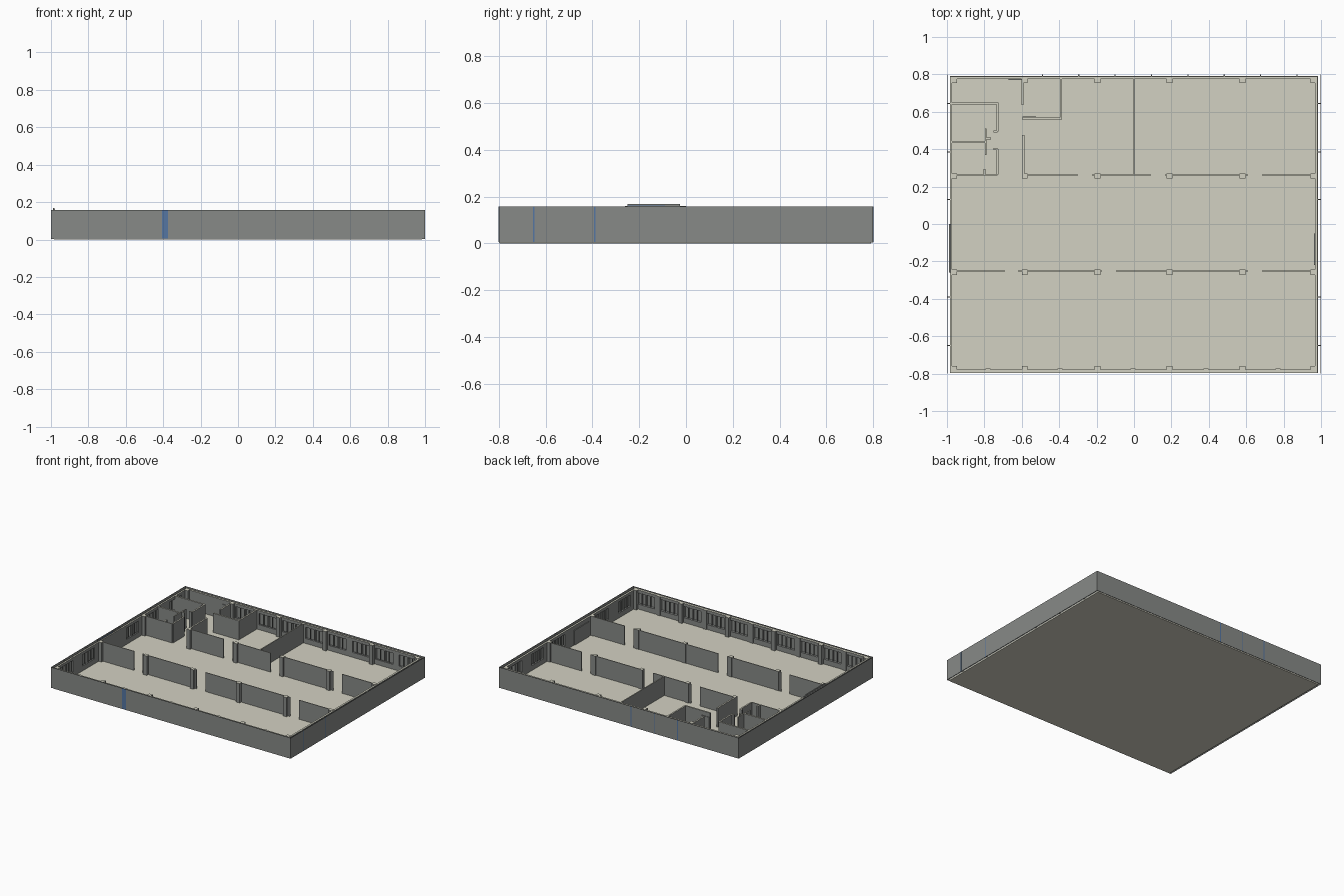
import bpy, bmesh

if "Cube" in bpy.data.objects:
    bpy.data.objects.remove(bpy.data.objects["Cube"])


def material(name, r, g, b):
    m = bpy.data.materials.new(name)
    m.diffuse_color = (r, g, b, 1)
    m.use_nodes = True
    m.node_tree.nodes["Principled BSDF"].inputs["Base Color"].default_value = m.diffuse_color
    return m


FLOOR = material("warm_floor", 0.65, 0.64, 0.54)
WALL = material("grey_wall", 0.245, 0.255, 0.245)
BLUE = material("blue_seam", 0.09, 0.18, 0.36)

Z0 = 0.008      # floor top
H = 0.152       # wall top
SKIN_H = 0.158  # outer cladding top


def part(name, boxes, mats, light_top=False):
    """One object from boxes given as (x0, x1, y0, y1, z0, z1)."""
    bm = bmesh.new()
    for x0, x1, y0, y1, z0, z1 in boxes:
        vs = bmesh.ops.create_cube(bm, size=1)["verts"]
        for v in vs:
            v.co.x = x0 if v.co.x < 0 else x1
            v.co.y = y0 if v.co.y < 0 else y1
            v.co.z = z0 if v.co.z < 0 else z1
    bmesh.ops.recalc_face_normals(bm, faces=bm.faces[:])
    if light_top:  # wall tops are pale like the floor
        for f in bm.faces:
            if f.normal.z > 0.9 and f.calc_center_median().z > H - 0.01:
                f.material_index = 1
    me = bpy.data.meshes.new(name)
    bm.to_mesh(me)
    bm.free()
    for m in mats:
        me.materials.append(m)
    ob = bpy.data.objects.new(name, me)
    bpy.context.collection.objects.link(ob)
    return ob


def along_x(a, b, y, t=0.006, z0=Z0, z1=H):
    return (a, b, y - t / 2, y + t / 2, z0, z1)


def along_y(a, b, x, t=0.006, z0=Z0, z1=H):
    return (x - t / 2, x + t / 2, a, b, z0, z1)


def window_wall(make, a, b, pos, t, centres, half=0.072, sill=0.045, head=0.13):
    """Wall with a row of window openings, each split by a mullion."""
    boxes = [make(a, b, pos, t, Z0, sill), make(a, b, pos, t, head, H)]
    edge = a
    for c in sorted(centres):
        boxes.append(make(edge, c - half, pos, t, sill, head))
        for k in (-0.5, 0, 0.5):
            w = 0.003 if k == 0 else 0.0015
            boxes.append(make(c + k * half - w, c + k * half + w, pos, t * 0.6, sill, head))
        edge = c + half
    boxes.append(make(edge, b, pos, t, sill, head))
    return boxes


# floor slab
part("floor_slab", [(-0.985, 0.985, -0.797, 0.79, 0, Z0)], [FLOOR])

# thin outer cladding
part("outer_cladding", [
    (-1, 1, -0.8, -0.798, 0.003, SKIN_H), (-1, 1, 0.798, 0.8, 0.003, SKIN_H),
    (-1, -0.998, -0.798, 0.798, 0.003, SKIN_H), (0.998, 1, -0.798, 0.798, 0.003, SKIN_H),
], [WALL])

# perimeter walls with windows
back_c = [-0.49 + 0.1945 * i for i in range(8)]
front_c = [-0.87 + 0.1945 * i for i in range(10)]
side_c = [-0.65, -0.39, 0.13, 0.385, 0.645]
part("back_wall", window_wall(along_x, -0.984, 0.982, 0.782, 0.014, back_c), [WALL, FLOOR], True)
part("front_wall", window_wall(along_x, -0.984, 0.982, -0.787, 0.018, front_c), [WALL, FLOOR], True)
part("left_wall", window_wall(along_y, -0.778, 0.775, -0.978, 0.012, side_c), [WALL, FLOOR], True)
part("right_wall", window_wall(along_y, -0.778, 0.775, 0.975, 0.014, side_c), [WALL, FLOOR], True)

# fins joining the walls to the cladding
fins = [along_y(0.789, 0.798, x) for x in back_c]
for y in side_c:
    fins += [along_x(-0.998, -0.984, y), along_x(0.982, 0.998, y)]
part("wall_fins", fins, [WALL])

# columns on a regular grid
cols_x = [-0.585, -0.195, 0.19, 0.58]
cols = []
for x in [-0.962] + cols_x + [0.958]:
    for y in (0.768, 0.257, -0.258, -0.772):
        cols.append((x - 0.015, x + 0.015, y - 0.014, y + 0.014, Z0, H + 0.002))
part("columns", cols, [WALL, FLOOR], True)

# half piers at the middle of the front bays
part("front_piers", [(x - 0.014, x + 0.014, -0.78, -0.772, Z0, H)
                     for x in (-0.78, -0.395, -0.005, 0.385, 0.77)], [WALL, FLOOR], True)

# corridor walls with door gaps
part("rear_corridor_wall", [along_x(a, b, 0.261) for a, b in
     ((-0.975, -0.73), (-0.585, -0.30), (-0.225, 0.09), (0.165, 0.61), (0.685, 0.965))],
     [WALL, FLOOR], True)
part("front_corridor_wall", [along_x(a, b, -0.251) for a, b in
     ((-0.975, -0.69), (-0.62, -0.17), (-0.095, 0.61), (0.685, 0.965))],
     [WALL, FLOOR], True)

# partitions of the rear rooms
T = 0.011
part("rear_partitions", [
    along_y(0.264, 0.775, 0.0, 0.007),
    along_y(0.635, 0.775, -0.595, T), along_y(0.264, 0.475, -0.592, T),
    along_y(0.560, 0.775, -0.39, T), along_x(-0.60, -0.385, 0.565, T),
], [WALL, FLOOR], True)

# small washroom block in the back left corner
part("washroom_partitions", [
    along_x(-0.972, -0.725, 0.645, T), along_y(0.495, 0.64, -0.73, T),
    along_y(0.264, 0.40, -0.73, T), along_x(-0.972, -0.79, 0.438, T),
    along_y(0.37, 0.51, -0.792, 0.007), along_y(0.264, 0.295, -0.80, T),
    along_x(-0.792, -0.765, 0.458, T), along_x(-0.752, -0.73, 0.495, T),
    along_x(-0.752, -0.73, 0.40, T),
], [WALL, FLOOR], True)

# door leaves
part("door_leaves", [
    along_y(-0.22, -0.05, 0.966, 0.006, Z0, 0.12),
    along_x(-0.595, -0.525, 0.574, 0.004, Z0, 0.12),
    along_x(-0.67, -0.60, 0.772, 0.006, Z0, 0.12),
], [WALL])

# raised shutter housing over the left entrance
part("shutter_housing", [along_y(-0.25, -0.025, -0.984, 0.008, H, 0.168),
                         along_y(-0.26, 0.0, -0.984, 0.010, H, 0.161)], [WALL])
part("shutter_trim", [along_y(-0.25, -0.09, -0.9785, 0.002, 0.159, 0.163)], [BLUE])

# blue seams flush in the cladding
part("cladding_seams",
     [along_x(-0.405, -0.375, -0.7995, 0.002, 0.005, SKIN_H)] +
     [along_x(x - 0.003, x + 0.003, 0.7995, 0.002, 0.005, SKIN_H) for x in back_c[:3]] +
     [along_y(y - 0.003, y + 0.003, 0.9995, 0.002, 0.005, SKIN_H) for y in side_c[:2]],
     [BLUE])
